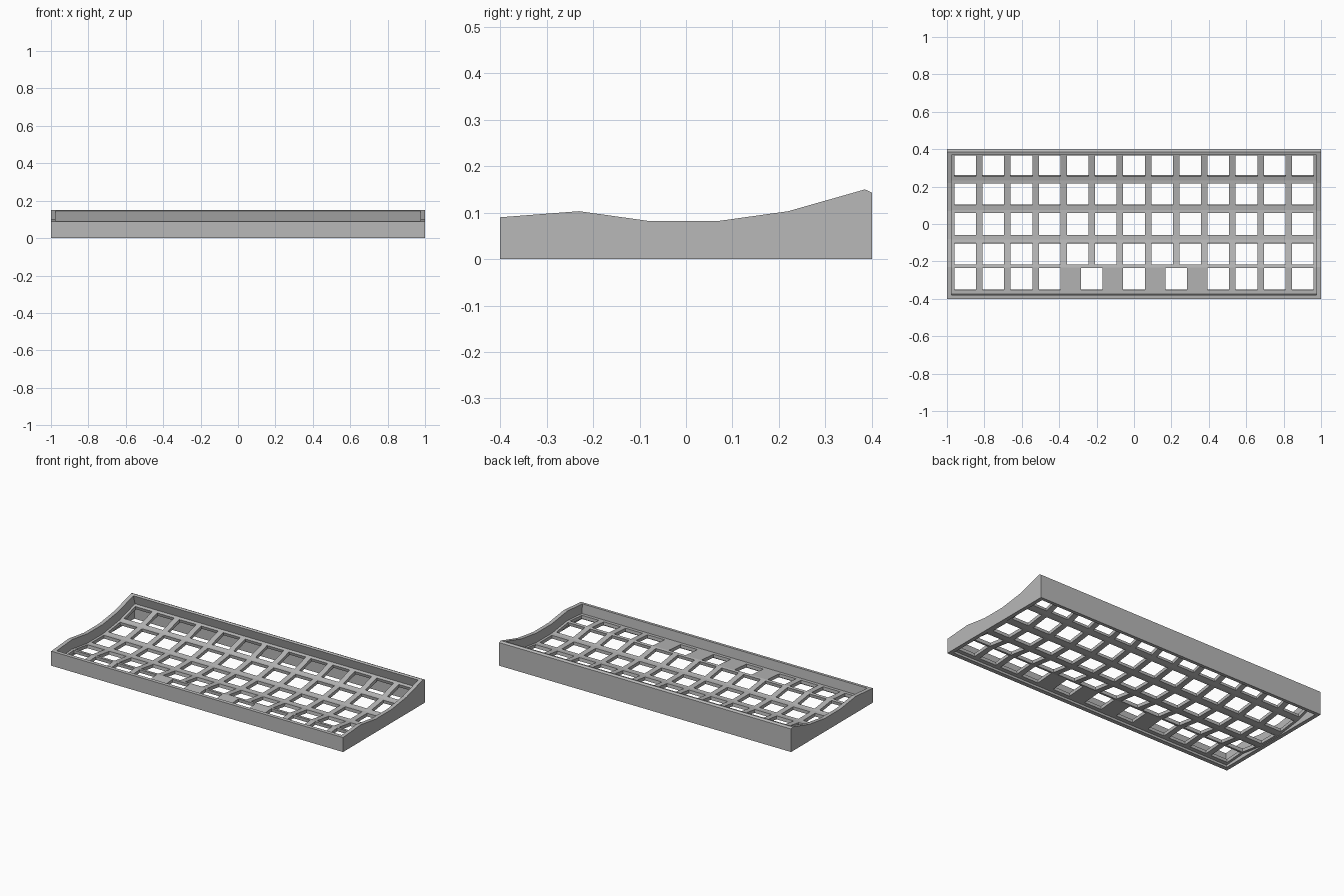
import bpy, bmesh, math
from mathutils import Vector, Matrix

old = bpy.data.objects.get("Cube")
if old:
    bpy.data.objects.remove(old, do_unlink=True)

grey = bpy.data.materials.new("light_grey")
grey.use_nodes = True
grey.diffuse_color = (0.48, 0.48, 0.48, 1)
grey.node_tree.nodes["Principled BSDF"].inputs["Base Color"].default_value = (0.48, 0.48, 0.48, 1)


def make_object(name, bm):
    bmesh.ops.recalc_face_normals(bm, faces=bm.faces)
    mesh = bpy.data.meshes.new(name)
    bm.to_mesh(mesh)
    bm.free()
    mesh.materials.append(grey)
    obj = bpy.data.objects.new(name, mesh)
    bpy.context.collection.objects.link(obj)
    return obj


def prism(name, outline, half_width):
    """Extrude a side outline (y, z) across x."""
    bm = bmesh.new()
    face = bm.faces.new([bm.verts.new((-half_width, y, z)) for y, z in outline])
    new = bmesh.ops.extrude_face_region(bm, geom=[face])["geom"]
    bmesh.ops.translate(bm, vec=(2 * half_width, 0, 0),
                        verts=[v for v in new if isinstance(v, bmesh.types.BMVert)])
    return make_object(name, bm)


def offset(points, d):
    """Mitred parallel copy of an open side line, d along its upward normal."""
    pts = [Vector(p) for p in points]
    normals = []
    for a, b in zip(pts, pts[1:]):
        t = (b - a).normalized()
        normals.append(Vector((-t.y, t.x)))
    result = []
    for i, p in enumerate(pts):
        n0, n1 = normals[max(i - 1, 0)], normals[min(i, len(normals) - 1)]
        result.append(p + (n0 + n1) * (d / (1 + n0.dot(n1))))
    return result


def cut(obj, cutter):
    cutter.hide_render = True
    mod = obj.modifiers.new("cut", 'BOOLEAN')
    mod.operation = 'DIFFERENCE'
    mod.solver = 'EXACT'
    mod.object = cutter
    bpy.context.view_layer.objects.active = obj
    bpy.ops.object.modifier_apply(modifier=mod.name)
    bpy.data.objects.remove(cutter, do_unlink=True)


# Shared side profile: kinked line that both rim and plate follow
KINKS = [(-0.23, 0.103), (-0.08, 0.082), (0.07, 0.082), (0.22, 0.103)]
LINE = [(-0.38, 0.0915)] + KINKS + [(0.37, 0.1457)]
DEPTH, THICK = 0.058, 0.02
INNER = 0.976

# Outer case
rim = [(-0.4, 0.09)] + KINKS + [(0.385, 0.15), (0.4, 0.143)]
case = prism("keyboard_case", [(-0.4, 0)] + rim + [(0.4, 0)], 1.0)

# Recess above the plate
cut(case, prism("upper_recess", offset(LINE, 0.05) + offset(LINE, -DEPTH)[::-1], INNER))

# Hollow beneath the plate
under = offset(LINE[:-1] + [(0.358, 0.1423)], -DEPTH - THICK)
cut(case, prism("lower_hollow", under + [(under[-1].x, -0.05), (under[0].x, -0.05)], INNER))

# Square key openings, each row square to its own plate segment
PITCH, HOLE = 0.1504, 0.116
full_row = [i * PITCH for i in range(-6, 7)]
front_row = [x for x in full_row if abs(x) > 2.5 * PITCH] + [-1.5 * PITCH, 0, 1.5 * PITCH]
plate = offset(LINE, -DEPTH)
bm = bmesh.new()
for row, y in enumerate((-0.294, -0.16, 0, 0.16, 0.311)):
    a, b = plate[row], plate[row + 1]
    slope = (b.y - a.y) / (b.x - a.x)
    z = a.y + slope * (y - a.x)
    tilt = Matrix.Rotation(math.atan(slope), 4, 'X')
    for x in (front_row if row == 0 else full_row):
        place = Matrix.Translation((x, y, z)) @ tilt
        # Box reaches just past both plate surfaces
        shape = Matrix.Translation((0, 0, -THICK / 2)) @ Matrix.Diagonal((HOLE, HOLE, THICK + 0.012, 1))
        bmesh.ops.create_cube(bm, size=1, matrix=place @ shape)
cut(case, make_object("key_openings", bm))
